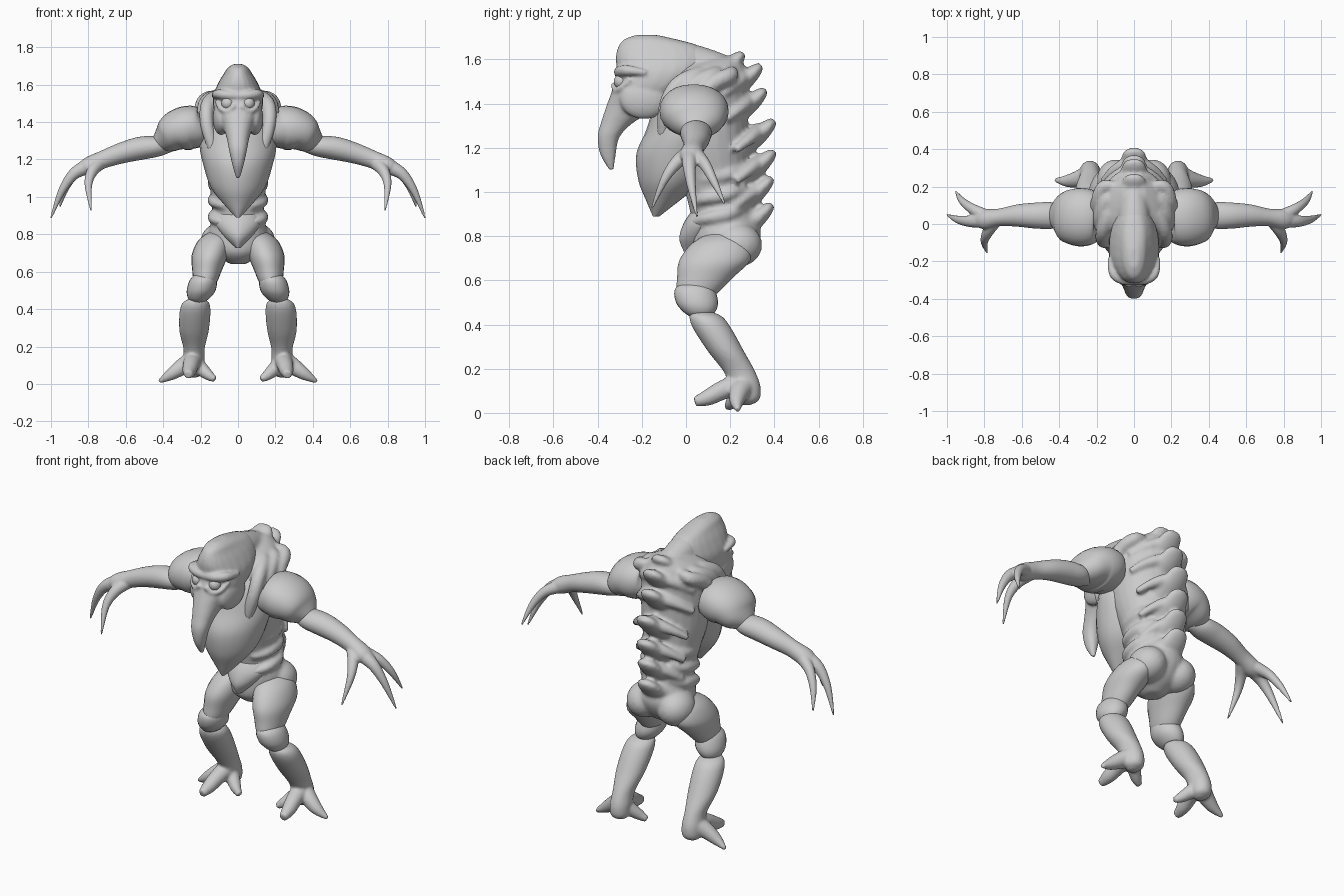
import bpy
import math
from mathutils import Vector

default_cube = bpy.data.objects.get("Cube")
if default_cube:
    bpy.data.objects.remove(default_cube, do_unlink=True)

skin = bpy.data.materials.new("Grey skin")
skin.use_nodes = True
skin_colour = (0.6, 0.6, 0.6, 1)
skin.diffuse_color = skin_colour
skin.node_tree.nodes["Principled BSDF"].inputs["Base Color"].default_value = skin_colour

SIDES = 24
STEPS = 5


def select(objects):
    bpy.ops.object.select_all(action="DESELECT")
    for obj in objects:
        obj.select_set(True)
    bpy.context.view_layer.objects.active = objects[0]


def finish(obj, name, mirrored):
    """Name, colour, smooth and optionally mirror a finished part."""
    obj.name = name
    obj.data.materials.clear()
    obj.data.materials.append(skin)
    select([obj])
    bpy.ops.object.shade_smooth_by_angle(angle=math.radians(50))
    if mirrored:
        obj.modifiers.new("Mirror", "MIRROR").use_mirror_merge = False
    return obj


def fuse(name, objects, voxel, rounds):
    """Melt overlapping parts into one continuous organic surface."""
    select(objects)
    bpy.ops.object.convert(target="MESH")
    bpy.ops.object.join()
    body = bpy.context.object
    remesh = body.modifiers.new("Remesh", "REMESH")
    remesh.mode = "VOXEL"
    remesh.voxel_size = voxel
    soften = body.modifiers.new("Soften", "SMOOTH")
    soften.iterations = rounds
    bpy.ops.object.convert(target="MESH")
    finish(body, name, False)


def smooth_rows(rows):
    """Catmull-Rom interpolation through the given sections."""
    rows = [Vector(r) for r in rows]
    padded = [rows[0]] + rows + [rows[-1]]
    result = []
    for a, b, c, d in zip(padded, padded[1:], padded[2:], padded[3:]):
        for step in range(STEPS):
            t = step / STEPS
            tangent_b, tangent_c = (c - a) / 2, (d - b) / 2
            bend = 3 * (c - b) - 2 * tangent_b - tangent_c
            twist = 2 * (b - c) + tangent_b + tangent_c
            result.append(b + tangent_b * t + bend * t**2 + twist * t**3)
    return result + [rows[-1]]


def sweep(name, rows, level=False, mirrored=True, power=1.0):
    """Skin elliptical sections (x, y, z, width, depth); level keeps them horizontal."""
    rows = smooth_rows(rows)
    centres = [Vector(r[:3]) for r in rows]
    verts, faces = [], []
    for i, row in enumerate(rows):
        across, along = Vector((1, 0, 0)), Vector((0, 1, 0))
        if not level:
            ahead = centres[min(i + 1, len(rows) - 1)] - centres[max(i - 1, 0)]
            across = ahead.cross(Vector((0, 0, 1))).normalized()
            along = across.cross(ahead).normalized()
        for k in range(SIDES):
            angle = math.tau * k / SIDES
            c, s = math.cos(angle), math.sin(angle)
            c = math.copysign(abs(c) ** power, c)
            s = math.copysign(abs(s) ** power, s)
            verts.append(centres[i] + across * c * max(row[3], 0.002)
                         + along * s * max(row[4], 0.002))
    for i in range(len(rows) - 1):
        for k in range(SIDES):
            n = (k + 1) % SIDES
            low, high = i * SIDES, (i + 1) * SIDES
            faces.append((low + k, low + n, high + n, high + k))
    faces.append(tuple(reversed(range(SIDES))))
    faces.append(tuple(range(len(verts) - SIDES, len(verts))))
    mesh = bpy.data.meshes.new(name)
    mesh.from_pydata(verts, [], faces)
    obj = bpy.data.objects.new(name, mesh)
    bpy.context.collection.objects.link(obj)
    select([obj])
    bpy.ops.object.mode_set(mode="EDIT")
    bpy.ops.mesh.select_all(action="SELECT")
    bpy.ops.mesh.normals_make_consistent(inside=False)
    bpy.ops.object.mode_set(mode="OBJECT")
    return finish(obj, name, mirrored)


def stack(name, rows, **options):
    """Central body from (z, front y, back y, half width) levels."""
    sections = [(0, (f + b) / 2, z, w, (b - f) / 2) for z, f, b, w in rows]
    return sweep(name, sections, level=True, mirrored=False, **options)


def cord(name, points, mirrored=True):
    """Round tapering strand from (x, y, z, radius) points."""
    return sweep(name, [(*p, p[3]) for p in points], mirrored=mirrored)


def ball(name, centre, size):
    bpy.ops.mesh.primitive_uv_sphere_add(segments=SIDES, ring_count=16)
    obj = bpy.context.object
    for v in obj.data.vertices:
        v.co = Vector(c + s * q for c, s, q in zip(centre, size, v.co))
    return finish(obj, name, True)


# Trunk with neck ridge, collar folds, flanks and buttocks
trunk = [
    stack("torso", [(.64, .1, .2, .04), (.7, .03, .29, .13), (.8, .02, .34, .16),
                    (.9, .02, .31, .135), (1.05, -.02, .285, .15), (1.2, -.08, .28, .18),
                    (1.35, -.1, .28, .19), (1.48, -.1, .28, .18), (1.56, -.06, .27, .14),
                    (1.61, .1, .24, .06)]),
    cord("neck_ridge", [(0, -.15, 1.57, .07), (0, -.02, 1.59, .085),
                        (0, .12, 1.565, .075), (0, .22, 1.55, .05)], mirrored=False),
    ball("buttock", (.1, .23, .76), (.1, .115, .1)),
]
for fold in range(3):
    out, back = .015 * fold, .075 * fold
    trunk.append(cord("collar_fold", [(.13, -.1 + back, 1.25 - out, .03),
                                      (.165 + out, -.09 + back, 1.38, .036),
                                      (.165 + out, -.04 + back, 1.48, .038),
                                      (.13 + out, .05 + back, 1.53, .036),
                                      (.07, .12 + back / 2, 1.55, .02)]))
for height in (.9, .99, 1.08):
    trunk.append(cord("flank_rib", [(.07, .26, height + .03, .025),
                                    (.125, .19, height, .033),
                                    (.125, .09, height - .02, .026),
                                    (.07, .03, height - .04, .015)]))

# Spine: a drooping rib band and an upturned ridge at every level
for tip, z, half in ((.26, 1.63, .12), (.34, 1.575, .17), (.36, 1.465, .18),
                     (.4, 1.325, .17), (.4, 1.185, .15), (.39, 1.065, .13),
                     (.39, .945, .11)):
    band = []
    for k in range(-4, 5):
        t = k / 4
        band.append((half * t, tip - .075 - .1 * t * t, z - .055 - .08 * t * t,
                     .042 - .024 * abs(t)))
    trunk.append(cord("back_rib", band, mirrored=False))
    trunk.append(sweep("spine_ridge", [(0, tip - .15, z - .12, .09, .055),
                                       (0, tip - .07, z - .065, .075, .042),
                                       (0, tip - .02, z - .02, .058, .028),
                                       (0, tip, z, .03, .014)], mirrored=False))
fuse("trunk", trunk, .011, 4)

# Hanging chest keel and pelvis plate
stack("chest_keel", [(.89, -.15, -.12, .01), (.96, -.18, -.03, .075),
                     (1.05, -.215, .08, .145), (1.17, -.225, .15, .185),
                     (1.28, -.18, .15, .205), (1.4, -.14, .1, .18),
                     (1.5, -.08, .08, .11)], power=1.1)
stack("pelvis_plate", [(.73, -.01, .08, .015), (.79, -.03, .12, .075),
                       (.86, -.01, .15, .12), (.92, .03, .14, .1)], power=1.2)

# Head tapering into the drooping beak
fuse("head_and_beak", [
    stack("skull", [(1.1, -.348, -.327, .01), (1.17, -.388, -.318, .03),
                    (1.25, -.4, -.3, .048), (1.32, -.383, -.23, .062),
                    (1.39, -.36, -.1, .09), (1.46, -.335, .0, .128),
                    (1.54, -.315, .08, .132), (1.61, -.318, .1, .105),
                    (1.66, -.305, .06, .075), (1.69, -.28, -.04, .055),
                    (1.71, -.23, -.13, .025)], power=.88),
    ball("cheek", (.09, -.19, 1.42), (.045, .11, .09)),
    cord("brow", [(.0, -.305, 1.54, .02), (.06, -.3, 1.545, .024),
                  (.11, -.265, 1.55, .024), (.13, -.18, 1.54, .012)]),
    cord("lower_eyelid", [(.018, -.33, 1.49, .012), (.05, -.318, 1.458, .013),
                          (.09, -.295, 1.47, .013), (.115, -.25, 1.51, .01)]),
], .008, 3)
ball("eye", (.055, -.293, 1.5), (.034, .034, .034))

# Arms
sweep("shoulder", [(.15, .03, 1.39, .05, .05), (.2, .03, 1.37, .13, .1),
                   (.26, .035, 1.37, .155, .118), (.33, .04, 1.35, .15, .11),
                   (.385, .045, 1.31, .12, .08), (.43, .045, 1.28, .06, .045)], power=.93)
fuse("forearms_and_claws", [
    sweep("forearm", [(.36, .04, 1.28, .04, .04), (.43, .045, 1.27, .07, .055),
                      (.52, .045, 1.26, .07, .062), (.62, .045, 1.235, .06, .056),
                      (.72, .035, 1.2, .047, .048), (.8, .025, 1.165, .054, .047),
                      (.85, .03, 1.14, .03, .03)]),
    cord("long_claw", [(.8, .02, 1.165, .042), (.88, .015, 1.12, .031),
                       (.945, .025, 1.025, .02), (1, .05, .885, .005)]),
    cord("rear_claw", [(.8, .045, 1.165, .037), (.87, .085, 1.125, .027),
                       (.92, .125, 1.05, .019), (.953, .175, .945, .005)]),
    cord("thumb_claw", [(.74, .02, 1.18, .037), (.78, -.04, 1.135, .03),
                        (.8, -.095, 1.06, .02), (.785, -.155, .925, .005)]),
], .006, 3)

# Legs
sweep("thigh", [(.1, .18, .82, .04, .06), (.125, .16, .77, .085, .13),
                (.15, .13, .69, .097, .16), (.165, .085, .61, .08, .125),
                (.175, .05, .54, .06, .09), (.18, .05, .5, .03, .04)], level=True)
sweep("knee", [(.18, .05, .6, .03, .05), (.185, .04, .56, .07, .09),
               (.197, .05, .5, .077, .095), (.21, .06, .455, .055, .07),
               (.215, .06, .43, .02, .03)], level=True)
fuse("shins_and_feet", [
    sweep("shin", [(.22, .07, .46, .03, .04), (.225, .09, .435, .07, .075),
                   (.23, .12, .38, .083, .087), (.235, .18, .28, .078, .082),
                   (.235, .24, .19, .057, .072), (.235, .27, .12, .057, .067),
                   (.235, .28, .06, .05, .052), (.235, .27, .035, .02, .02)], level=True),
    cord("outer_toe", [(.25, .26, .12, .052), (.3, .24, .09, .045),
                       (.36, .23, .05, .032), (.422, .235, .012, .01)]),
    cord("inner_toe", [(.23, .26, .11, .047), (.19, .23, .075, .037),
                       (.155, .205, .045, .028), (.122, .19, .024, .016)]),
    cord("front_toe", [(.24, .25, .13, .052), (.25, .17, .105, .044),
                       (.26, .1, .07, .037), (.265, .04, .05, .022)]),
], .008, 3)
